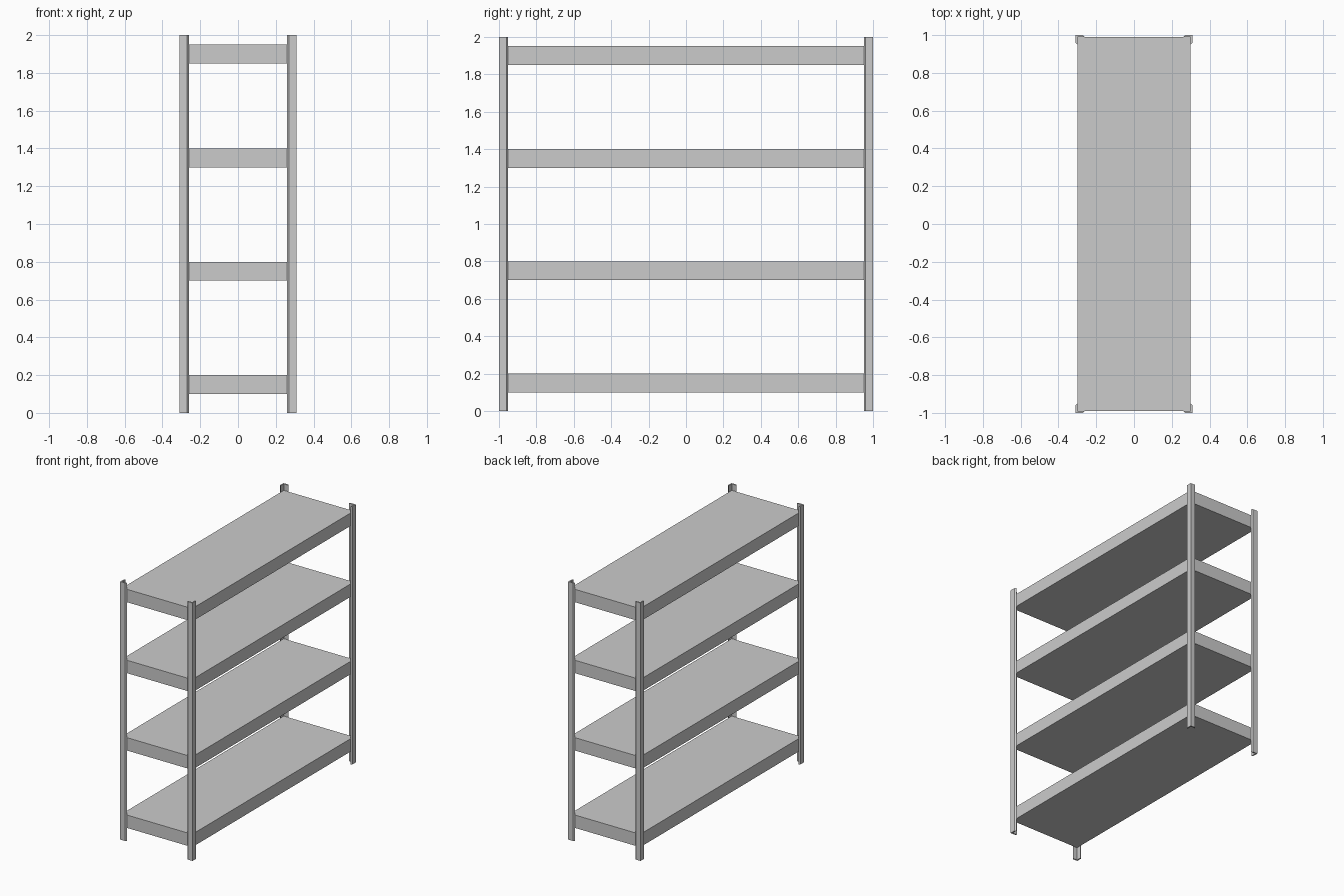
import bpy, bmesh

if "Cube" in bpy.data.objects:
    bpy.data.objects.remove(bpy.data.objects["Cube"])

# angle-iron cross-section for the +x +y corner, free edges chamfered
PROFILE = [(0.31, 1.0), (0.27, 1.0), (0.26, 0.99),
           (0.30, 0.99), (0.30, 0.95), (0.31, 0.96)]


def finish(bm, name):
    bmesh.ops.recalc_face_normals(bm, faces=bm.faces)
    mesh = bpy.data.meshes.new(name)
    bm.to_mesh(mesh)
    bm.free()
    obj = bpy.data.objects.new(name, mesh)
    bpy.context.collection.objects.link(obj)


def post(name, sx, sy):
    bm = bmesh.new()
    base = bm.faces.new([bm.verts.new((x * sx, y * sy, 0)) for x, y in PROFILE])
    top = bmesh.ops.extrude_face_region(bm, geom=[base], use_keep_orig=True)["geom"]
    bmesh.ops.translate(bm, vec=(0, 0, 2.0),
                        verts=[v for v in top if isinstance(v, bmesh.types.BMVert)])
    finish(bm, name)


def shelf(name, bottom):
    bm = bmesh.new()
    bmesh.ops.create_cube(bm, size=1)
    bmesh.ops.scale(bm, vec=(0.6, 1.98, 0.1), verts=bm.verts)
    bmesh.ops.translate(bm, vec=(0, 0, bottom + 0.05), verts=bm.verts)
    finish(bm, name)


# four corner posts
for side, sx in (("left", -1), ("right", 1)):
    for end, sy in (("front", -1), ("back", 1)):
        post(f"{end}_{side}_post", sx, sy)

# four solid shelves
for i, z in enumerate((0.1, 0.7, 1.3, 1.85), 1):
    shelf(f"shelf_{i}", z)
